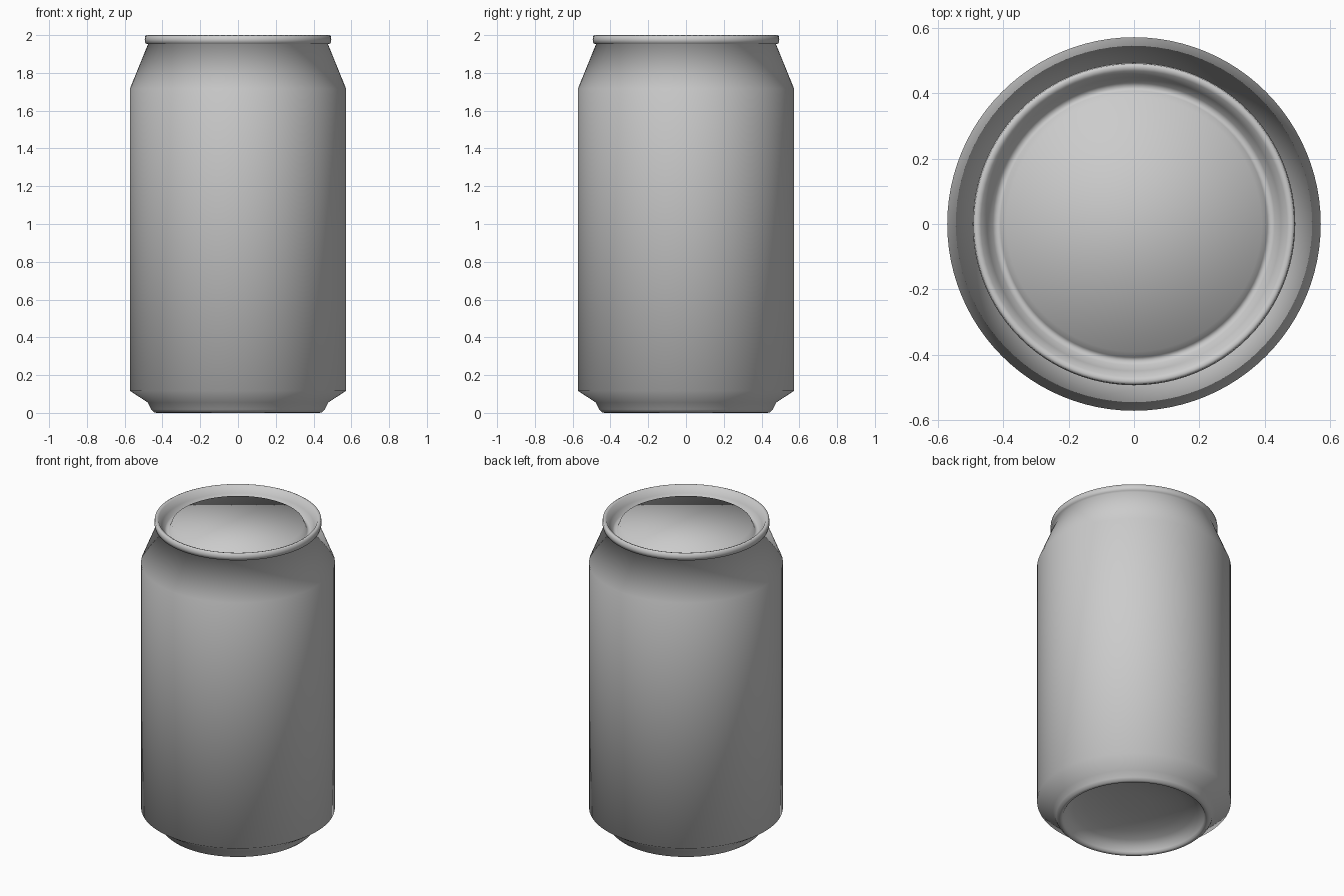
import bpy, bmesh, math

if "Cube" in bpy.data.objects:
    bpy.data.objects.remove(bpy.data.objects["Cube"])

SEGMENTS = 96

# Outline of the can as (radius, height), from the base dome out, up and into the lid
dome = [(0.415 * math.sin(a), 0.015 + 0.10 * math.cos(a))
        for a in [math.radians(d) for d in (15, 30, 45, 60, 75, 90)]]
foot = [(0.422, 0.004), (0.432, 0.0), (0.445, 0.003), (0.460, 0.018), (0.478, 0.055)]
body = [(0.572, 0.117), (0.572, 1.717)]
rim = [(0.476, 1.953), (0.490, 1.955), (0.494, 1.975), (0.491, 1.996),
       (0.482, 2.0), (0.469, 1.995)]
lid = [(0.450, 1.955), (0.432, 1.926), (0.420, 1.918), (0.408, 1.923), (0.391, 1.965)]
profile = dome + foot + body + rim + lid


def lathe(name, points, material):
    """Revolve an outline about z and cap both ends."""
    bm = bmesh.new()
    rings = []
    for r, z in points:
        rings.append([bm.verts.new((r * math.cos(2 * math.pi * i / SEGMENTS),
                                    r * math.sin(2 * math.pi * i / SEGMENTS), z))
                      for i in range(SEGMENTS)])
    for low, high in zip(rings, rings[1:]):
        for i in range(SEGMENTS):
            j = (i + 1) % SEGMENTS
            bm.faces.new((low[i], low[j], high[j], high[i]))
    bm.faces.new(rings[0][::-1])
    bm.faces.new(rings[-1])
    for f in bm.faces:
        f.smooth = True
    mesh = bpy.data.meshes.new(name)
    bm.to_mesh(mesh)
    bm.free()
    mesh.materials.append(material)
    obj = bpy.data.objects.new(name, mesh)
    bpy.context.collection.objects.link(obj)
    return obj


grey = bpy.data.materials.new("light grey metal")
grey.diffuse_color = (0.6, 0.6, 0.6, 1)
grey.use_nodes = True
grey.node_tree.nodes["Principled BSDF"].inputs["Base Color"].default_value = grey.diffuse_color

# Drinks can: one continuous smooth shell
lathe("drinks_can", profile, grey)
